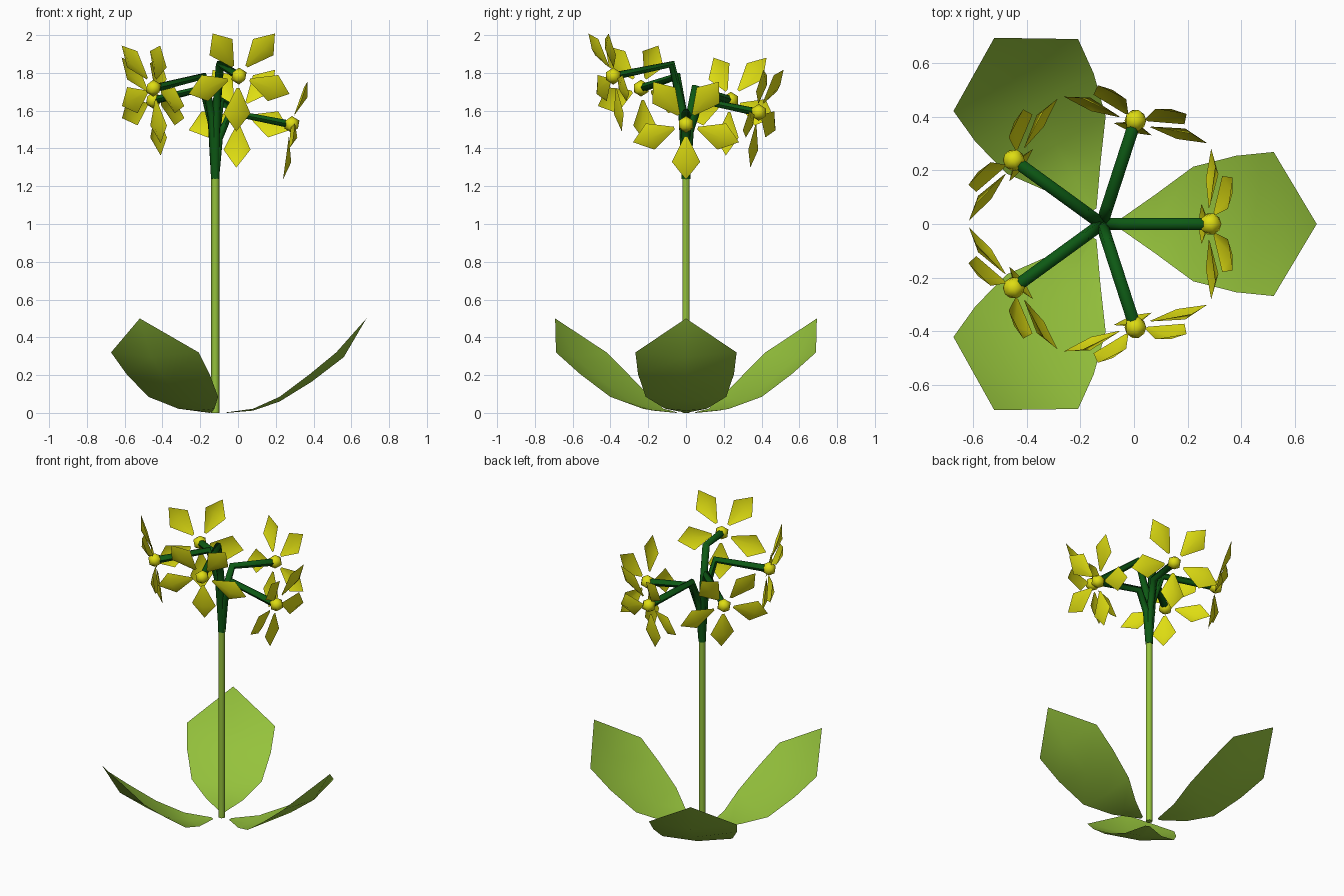
import bpy
from math import sin, cos, radians, pi
from mathutils import Vector

if "Cube" in bpy.data.objects:
    bpy.data.objects.remove(bpy.data.objects["Cube"])

CX = -0.12  # stem position in x


def material(name, rgb):
    m = bpy.data.materials.new(name)
    m.diffuse_color = (*rgb, 1)
    m.use_nodes = True
    m.node_tree.nodes["Principled BSDF"].inputs["Base Color"].default_value = m.diffuse_color
    return m


LEAF = material("leaf green", (0.30, 0.54, 0.045))
DARK = material("dark green", (0.004, 0.10, 0.007))
YELLOW = material("petal yellow", (0.73, 0.72, 0.006))


def mesh_object(name, verts, faces, mat):
    me = bpy.data.meshes.new(name)
    me.from_pydata(verts, [], faces)
    me.materials.append(mat)
    for p in me.polygons:
        p.use_smooth = True
    ob = bpy.data.objects.new(name, me)
    bpy.context.collection.objects.link(ob)
    return ob


def tube(name, points, radius, mat):
    # six-sided tube along a path
    cu = bpy.data.curves.new(name, 'CURVE')
    cu.dimensions = '3D'
    cu.bevel_depth = radius
    cu.bevel_resolution = 1
    cu.use_fill_caps = True
    sp = cu.splines.new('POLY')
    sp.points.add(len(points) - 1)
    for p, co in zip(sp.points, points):
        p.co = (*co, 1)
    cu.materials.append(mat)
    ob = bpy.data.objects.new(name, cu)
    bpy.context.collection.objects.link(ob)
    bpy.ops.object.select_all(action='DESELECT')
    bpy.context.view_layer.objects.active = ob
    ob.select_set(True)
    bpy.ops.object.convert(target='MESH')
    bpy.ops.object.shade_smooth_by_angle(angle=radians(65))


def radial(a, r, z, side=0.0):
    # point at distance r from the stem in direction a, shifted sideways
    return Vector((CX + r * cos(a) - side * sin(a),
                   r * sin(a) + side * cos(a), z))


# Stem
tube("stem", [(CX, 0, 0), (CX, 0, 1.26)], 0.022, LEAF)

# Leaves: rows of (mid r, mid z, edge r, edge z, half width)
ROWS = [(0.06, 0.0, 0.06, 0.003, 0.012),
        (0.20, 0.012, 0.20, 0.022, 0.11),
        (0.34, 0.06, 0.34, 0.085, 0.213),
        (0.51, 0.165, 0.50, 0.205, 0.254),
        (0.68, 0.295, 0.64, 0.32, 0.268)]
for i in range(3):
    a = i * 2 * pi / 3
    verts, faces = [], []
    for mr, mz, er, ez, w in ROWS:
        verts += [radial(a, er, ez, -w), radial(a, mr, mz), radial(a, er, ez, w)]
    verts.append(radial(a, 0.80, 0.50))
    for k in range(len(ROWS) - 1):
        b = 3 * k
        faces += [(b, b + 3, b + 4, b + 1), (b + 1, b + 4, b + 5, b + 2)]
    b = 3 * (len(ROWS) - 1)
    tip = len(verts) - 1
    faces += [(b, tip, b + 1), (b + 1, tip, b + 2)]
    mesh_object(f"leaf_{i + 1}", verts, faces, LEAF)

# Flower stalks and flowers, each one higher than the last
TILT = radians(14)
for i in range(5):
    a = i * 2 * pi / 5
    bend = 1.59 + 0.064 * i
    tube(f"flower_stalk_{i + 1}",
         [radial(a, 0.0, 1.24), radial(a, 0.02, 1.25 + 0.6 * (bend - 1.25)),
          radial(a, 0.08, bend), radial(a, 0.40, bend - 0.063)], 0.023, DARK)

    c = radial(a, 0.405, bend - 0.063)
    d, up = Vector((cos(a), sin(a), 0)), Vector((0, 0, 1))
    n = d * cos(TILT) - up * sin(TILT)      # facing direction
    u = d * sin(TILT) + up * cos(TILT)
    s = Vector((-sin(a), cos(a), 0))

    # Flower centre
    bpy.ops.mesh.primitive_ico_sphere_add(subdivisions=1, radius=0.045, location=c)
    hub = bpy.context.object
    hub.name = f"flower_centre_{i + 1}"
    hub.data.materials.append(YELLOW)
    bpy.ops.object.shade_smooth()

    # Five kite petals with a raised middle, one pointing down
    verts, faces = [], []
    for k in range(5):
        t = -pi / 2 + k * 2 * pi / 5
        p = s * cos(t) + u * sin(t)
        q = u * cos(t) - s * sin(t)
        b = len(verts)
        for r, w, f in ((0.065, -0.008, 0.0), (0.20, -0.075, 0.015),
                        (0.295, 0, 0.025), (0.20, 0.075, 0.015),
                        (0.065, 0.008, 0.0), (0.195, 0, 0.045)):
            verts.append(c + p * r + q * w + n * f)
        faces += [(b + 5, b + j, b + (j + 1) % 5) for j in range(5)]
    mesh_object(f"petals_{i + 1}", verts, faces, YELLOW)
